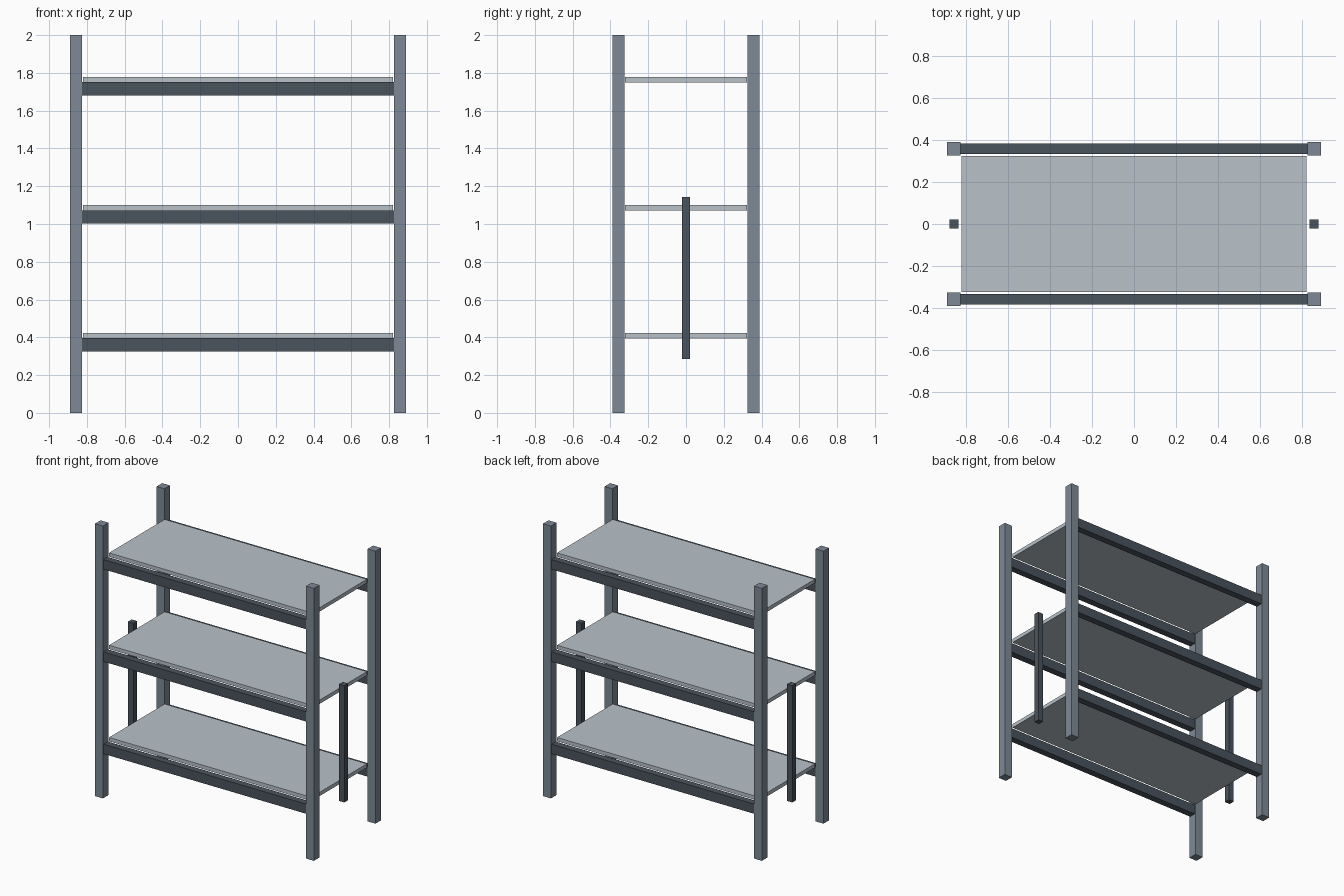
import bpy
import bmesh
from mathutils import Vector

if "Cube" in bpy.data.objects:
    bpy.data.objects.remove(bpy.data.objects["Cube"])


def srgb(r, g, b):
    def lin(c):
        c /= 255
        return c / 12.92 if c <= 0.04045 else ((c + 0.055) / 1.055) ** 2.4
    return (lin(r), lin(g), lin(b), 1)


def material(name, rgb):
    m = bpy.data.materials.new(name)
    m.diffuse_color = srgb(*rgb)
    m.use_nodes = True
    m.node_tree.nodes["Principled BSDF"].inputs["Base Color"].default_value = m.diffuse_color
    return m


POST = material("steel grey", (126, 138, 150))
BEAM = material("dark slate", (74, 83, 93))
SHELF = material("pale grey", (184, 193, 201))


def box(name, center, size, mat):
    bm = bmesh.new()
    bmesh.ops.create_cube(bm, size=1)
    bmesh.ops.scale(bm, vec=Vector(size), verts=bm.verts)
    mesh = bpy.data.meshes.new(name)
    bm.to_mesh(mesh)
    bm.free()
    mesh.materials.append(mat)
    ob = bpy.data.objects.new(name, mesh)
    ob.location = center
    bpy.context.collection.objects.link(ob)


X, Y = 0.857, 0.357          # post centre lines
SIDES = ((-1, "left"), (1, "right"))
ENDS = ((-1, "front"), (1, "back"))

# Corner posts and free-standing side braces
for sx, side in SIDES:
    for sy, end in ENDS:
        box(f"{end}_{side}_post", (sx * X, sy * Y, 1), (0.064, 0.064, 2), POST)
    box(f"{side}_brace", (sx * X, 0, 0.714), (0.043, 0.043, 0.857), BEAM)

# Three levels: front and back beams carrying a shelf panel
for level, z in (("lower", 0.36), ("middle", 1.037), ("upper", 1.715)):
    for sy, end in ENDS:
        box(f"{level}_{end}_beam", (0, sy * Y, z), (1.65, 0.05, 0.071), BEAM)
    box(f"{level}_shelf", (0, 0, z + 0.049), (1.643, 0.645, 0.028), SHELF)
